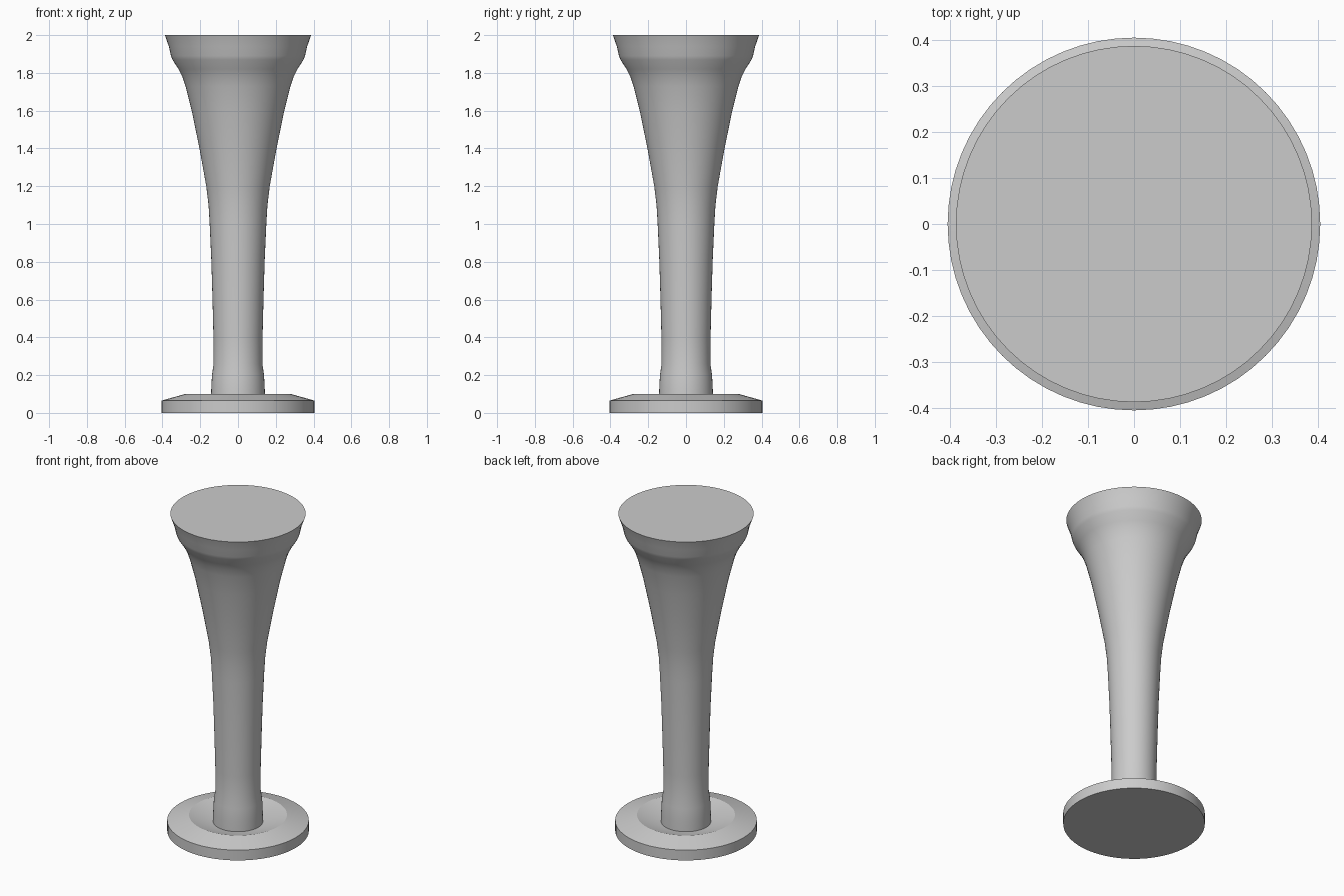
import bpy
import math

SIDES = 64

cube = bpy.data.objects.get("Cube")
if cube:
    bpy.data.objects.remove(cube, do_unlink=True)

# One neutral grey material
grey = bpy.data.materials.new("neutral_grey")
grey.use_nodes = True
colour = (0.6, 0.6, 0.6, 1)
grey.diffuse_color = colour
grey.node_tree.nodes["Principled BSDF"].inputs["Base Color"].default_value = colour


def lathe(name, profile, angle):
    """Revolve (radius, height) points about z and cap both ends."""
    verts, faces = [], []
    for r, z in profile:
        for i in range(SIDES):
            a = math.tau * i / SIDES
            verts.append((r * math.cos(a), r * math.sin(a), z))
    for k in range(len(profile) - 1):
        for i in range(SIDES):
            j = (i + 1) % SIDES
            low, high = k * SIDES, (k + 1) * SIDES
            faces.append((low + i, low + j, high + j, high + i))
    faces.append(tuple(reversed(range(SIDES))))
    faces.append(tuple(range(len(verts) - SIDES, len(verts))))
    mesh = bpy.data.meshes.new(name)
    mesh.from_pydata(verts, [], faces)
    mesh.materials.append(grey)
    obj = bpy.data.objects.new(name, mesh)
    bpy.context.collection.objects.link(obj)
    bpy.ops.object.select_all(action="DESELECT")
    obj.select_set(True)
    bpy.context.view_layer.objects.active = obj
    bpy.ops.object.shade_smooth_by_angle(angle=math.radians(angle))
    return obj


# Disc foot: upright rim, bevel up to a ridge, shallow dish sinking to the stem
lathe("foot", [(0.405, 0), (0.405, 0.065), (0.28, 0.1), (0.14, 0.058)], 28)

# Slim stem flaring into a bell with a stepped, closed lip
lathe("flared_stem", [
    (0.143, 0.05), (0.142, 0.12), (0.138, 0.2), (0.129, 0.26), (0.13, 0.4),
    (0.135, 0.6), (0.141, 0.8), (0.15, 1.0), (0.156, 1.1), (0.168, 1.2),
    (0.204, 1.4), (0.245, 1.6), (0.278, 1.73), (0.295, 1.78), (0.315, 1.82),
    (0.347, 1.87), (0.355, 1.89), (0.366, 1.94), (0.387, 2.0)], 45)
